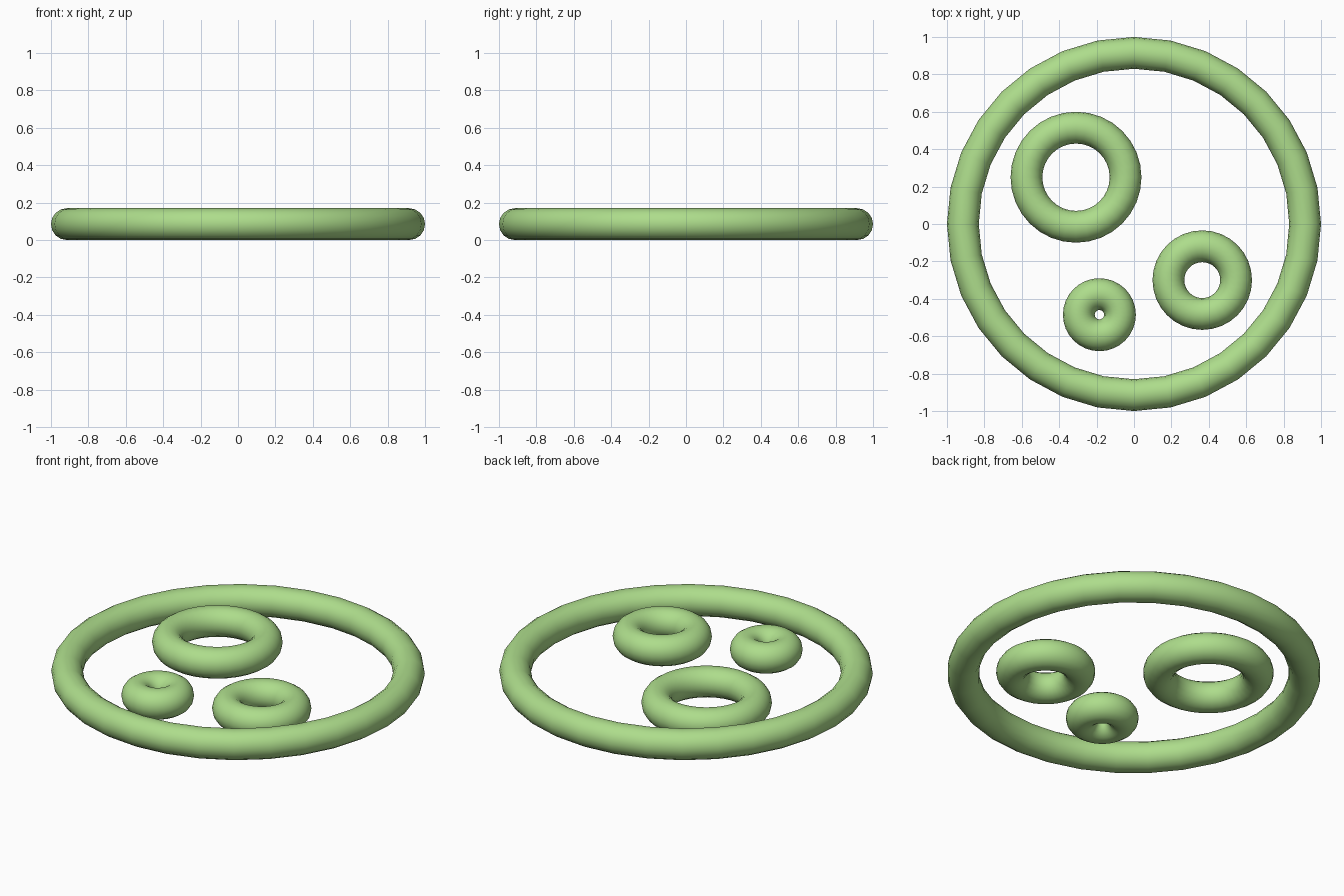
import bpy

# Remove the default cube only
cube = bpy.data.objects.get("Cube")
if cube:
    bpy.data.objects.remove(cube, do_unlink=True)

# Single soft green material
COLOUR = (0.42, 0.72, 0.26, 1.0)
green = bpy.data.materials.new("soft_green")
green.use_nodes = True
green.diffuse_color = COLOUR
green.node_tree.nodes["Principled BSDF"].inputs["Base Color"].default_value = COLOUR

TUBE = 0.085  # every ring shares one tube radius


def add_ring(name, x, y, outer_radius):
    """Smooth ring lying flat on the ground."""
    bpy.ops.mesh.primitive_torus_add(
        major_segments=32, minor_segments=16,
        major_radius=outer_radius - TUBE, minor_radius=TUBE,
        location=(x, y, TUBE))
    ring = bpy.context.object
    ring.name = name
    ring.data.name = name
    ring.data.materials.append(green)
    bpy.ops.object.shade_smooth()
    return ring


# Outer hoop and the three loose rings inside it
add_ring("outer_ring", 0, 0, 1.0)
add_ring("large_inner_ring", -0.31, 0.25, 0.35)
add_ring("medium_inner_ring", 0.365, -0.30, 0.266)
add_ring("small_inner_ring", -0.185, -0.485, 0.195)
